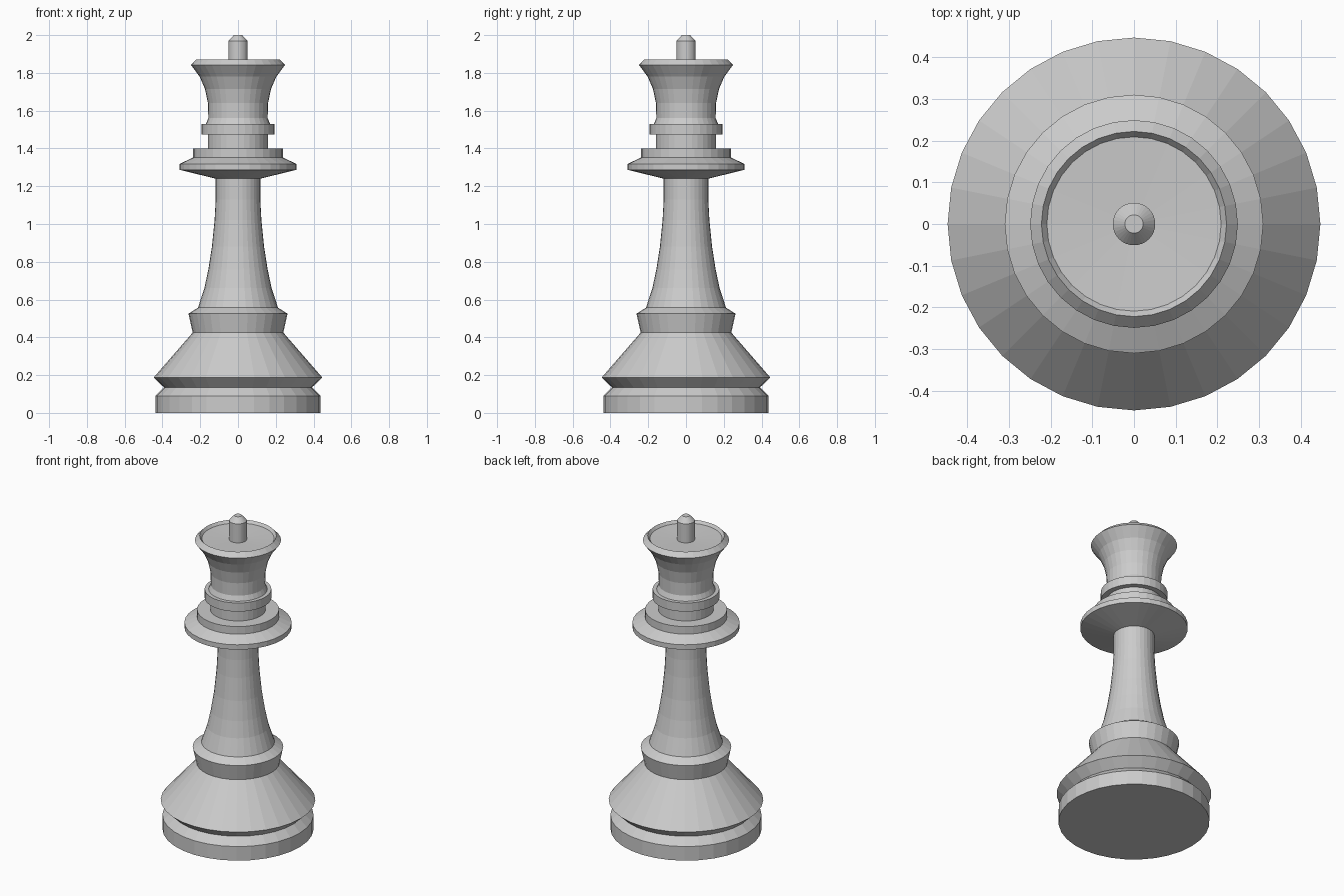
import bpy
import bmesh
from math import sin, cos, pi

SIDES = 32

default_cube = bpy.data.objects.get("Cube")
if default_cube:
    bpy.data.objects.remove(default_cube, do_unlink=True)

# Single pale grey finish
grey = bpy.data.materials.new("pale_grey")
grey.use_nodes = True
colour = (0.6, 0.6, 0.6, 1)
grey.diffuse_color = colour
grey.node_tree.nodes["Principled BSDF"].inputs["Base Color"].default_value = colour


def turn(name, profile):
    """Lathe a (radius, height) profile around z; radius 0 makes a pole."""
    bm = bmesh.new()
    rings = []
    for r, z in profile:
        if r == 0:
            rings.append([bm.verts.new((0, 0, z))] * SIDES)
        else:
            angles = [2 * pi * i / SIDES for i in range(SIDES)]
            rings.append([bm.verts.new((r * cos(a), r * sin(a), z)) for a in angles])
    for low, high in zip(rings, rings[1:]):
        for i in range(SIDES):
            j = (i + 1) % SIDES
            corners = dict.fromkeys((low[i], low[j], high[j], high[i]))
            bm.faces.new(list(corners))
    bmesh.ops.recalc_face_normals(bm, faces=bm.faces)
    mesh = bpy.data.meshes.new(name)
    bm.to_mesh(mesh)
    bm.free()
    mesh.materials.append(grey)
    obj = bpy.data.objects.new(name, mesh)
    bpy.context.collection.objects.link(obj)
    return obj


# Whole turned body, one continuous profile from foot to finial
foot = [(0, 0), (0.437, 0), (0.437, 0.09), (0.432, 0.095), (0.392, 0.135),
        (0.447, 0.187), (0.24, 0.425), (0.262, 0.525), (0.212, 0.557)]
stem = [(0.178, 0.66), (0.157, 0.76), (0.138, 0.88), (0.124, 1.02),
        (0.118, 1.13), (0.118, 1.24)]
collar = [(0.31, 1.287), (0.31, 1.318), (0.237, 1.352), (0.237, 1.4),
          (0.16, 1.4), (0.16, 1.475), (0.193, 1.475), (0.193, 1.53), (0.17, 1.53)]
crown = [(0.157, 1.56), (0.159, 1.64), (0.175, 1.715), (0.203, 1.78),
         (0.249, 1.842), (0.222, 1.87), (0.209, 1.853)]
finial = [(0.051, 1.847), (0.051, 1.968), (0.022, 2), (0, 2)]

turn("queen_piece_body", foot + stem + collar + crown + finial)
